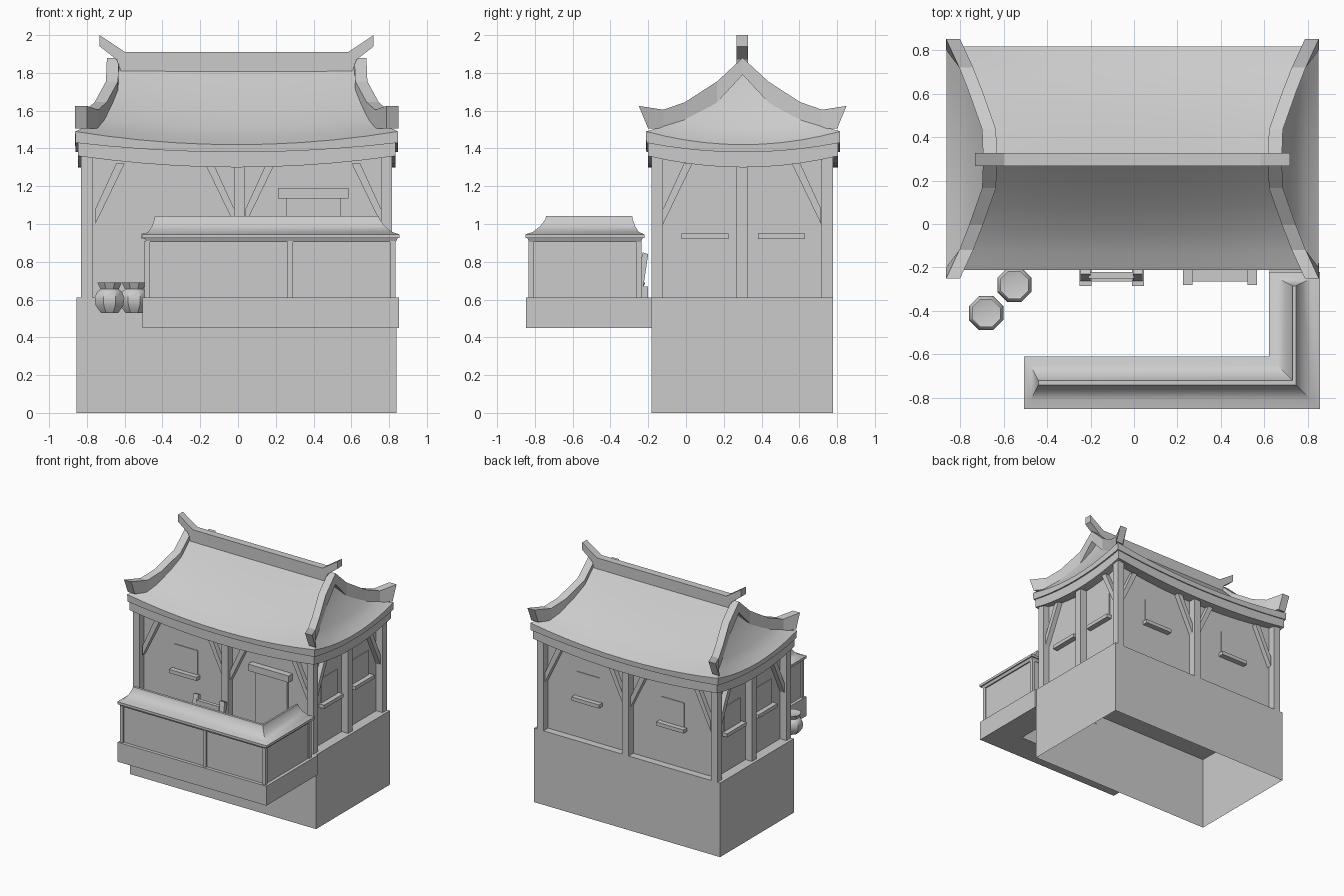
import bpy, bmesh, math
from mathutils import Vector

if "Cube" in bpy.data.objects:
    bpy.data.objects.remove(bpy.data.objects["Cube"], do_unlink=True)

grey = bpy.data.materials.new("plain_grey")
grey.use_nodes = True
COLOUR = (0.6, 0.6, 0.6, 1)
grey.diffuse_color = COLOUR
grey.node_tree.nodes["Principled BSDF"].inputs["Base Color"].default_value = COLOUR

CX, CY = -0.007, 0.297   # centre of the house


def finish(name, bm, smooth=False):
    bmesh.ops.recalc_face_normals(bm, faces=bm.faces)
    mesh = bpy.data.meshes.new(name)
    bm.to_mesh(mesh)
    bm.free()
    mesh.materials.append(grey)
    obj = bpy.data.objects.new(name, mesh)
    bpy.context.collection.objects.link(obj)
    if smooth:
        bpy.ops.object.select_all(action='DESELECT')
        obj.select_set(True)
        bpy.context.view_layer.objects.active = obj
        bpy.ops.object.shade_smooth_by_angle(angle=math.radians(35))
    return obj


def loft(name, rings, bottom=True, top=True, smooth=False):
    """Skin a stack of closed rings with equal point counts."""
    bm = bmesh.new()
    loops = [[bm.verts.new(p) for p in ring] for ring in rings]
    for a, b in zip(loops, loops[1:]):
        for i in range(len(a)):
            j = (i + 1) % len(a)
            bm.faces.new((a[i], a[j], b[j], b[i]))
    if bottom:
        bm.faces.new(loops[0][::-1])
    if top:
        bm.faces.new(loops[-1])
    return finish(name, bm, smooth)


def box(name, x0, x1, y0, y1, z0, z1, bottom=True):
    base = [(x0, y0), (x1, y0), (x1, y1), (x0, y1)]
    return loft(name, [[(x, y, z) for x, y in base] for z in (z0, z1)], bottom)


def prism(name, points, push):
    push = Vector(push)
    return loft(name, [points, [Vector(p) + push for p in points]])


# House base (open underneath) and walls
box("stone_base", -0.855, 0.84, -0.183, 0.777, 0, 0.61, bottom=False)
WX, WY = 0.765, 0.42
box("house_walls", CX - WX, CX + WX, CY - WY, CY + WY, 0.61, 1.4)

# Timber posts round the house
for ix in (-1, 0, 1):
    for iy in (-1, 0, 1):
        if ix or iy:
            x, y = CX + ix * 0.793 + (0.015 if ix == 0 else 0), CY + iy * 0.45
            box("timber_post", x - 0.03, x + 0.03, y - 0.03, y + 0.03, 0.61, 1.4)

# Diagonal braces: long walls have four, end walls two
BRACE = [(0, 1.0), (0.155, 1.32), (0.11, 1.32), (0, 1.08)]
for side in (-1, 1):
    for foot, way in ((-0.755, 1), (-0.02, -1), (0.04, 1), (0.757, -1)):
        y = CY + side * 0.44
        prism("long_wall_brace", [(foot + way * u, y - 0.02, z) for u, z in BRACE], (0, 0.04, 0))
    for way in (-1, 1):
        x = CX + side * 0.785
        prism("end_wall_brace", [(x - 0.02, CY - way * 0.418 + way * u, z) for u, z in BRACE], (0.04, 0, 0))

# Window plates with projecting sills
for side in (-1, 1):
    for x in (-0.385, 0.385):
        if side < 0 and x > 0:
            continue
        y = CY + side * WY
        box("window_plate", x - 0.105, x + 0.105, y - 0.006, y + 0.006, 0.95, 1.15)
        box("window_sill", x - 0.125, x + 0.125, y - 0.045, y + 0.045, 0.92, 0.95)
    for y in (0.1, 0.505):
        x = CX + side * WX
        box("window_plate", x - 0.006, x + 0.006, y - 0.105, y + 0.105, 0.95, 1.15)
        box("window_sill", x - 0.045, x + 0.045, y - 0.125, y + 0.125, 0.92, 0.95)

# Door, lintel and doorstep
box("door", 0.255, 0.545, -0.14, -0.11, 0.61, 1.14)
box("door_lintel", 0.213, 0.584, -0.175, -0.11, 1.135, 1.19)
box("doorstep", 0.225, 0.565, -0.265, -0.18, 0.53, 0.57)
for x in (0.225, 0.522):
    box("doorstep_cheek", x, x + 0.043, -0.28, -0.18, 0.53, 0.6)


# Main roof: rectangular rings whose sides sag between raised corners
def sag_ring(hx, hy, z, sag, n=10):
    corners = [(-1, -1), (1, -1), (1, 1), (-1, 1)]
    ring = []
    for k, (ax, ay) in enumerate(corners):
        bx, by = corners[(k + 1) % 4]
        for i in range(n):
            t = i / n
            u = 2 * t - 1
            ring.append((CX + hx * (ax + (bx - ax) * t),
                         CY + 0.005 + hy * (ay + (by - ay) * t), z - sag * (1 - u * u)))
    return ring


loft("eave_beam", [sag_ring(0.74, 0.4, 1.36, 0.06), sag_ring(0.84, 0.503, 1.36, 0.06),
                   sag_ring(0.84, 0.503, 1.44, 0.055)], bottom=False, top=False)
loft("main_roof", [sag_ring(0.80, 0.46, 1.43, 0.05), sag_ring(0.853, 0.512, 1.43, 0.05),
                   sag_ring(0.855, 0.514, 1.49, 0.07), sag_ring(0.80, 0.43, 1.515, 0.055),
                   sag_ring(0.755, 0.34, 1.555, 0.04), sag_ring(0.70, 0.22, 1.64, 0.02),
                   sag_ring(0.65, 0.11, 1.735, 0.01), sag_ring(0.625, 0.015, 1.83, 0)],
     bottom=False, smooth=True)

# Ridge beam with upturned ends
half = [(0.59, 1.91), (0.725, 2.0), (0.725, 1.94), (0.635, 1.87), (0.61, 1.8)]
outline = half + [(-x, z) for x, z in reversed(half)]
prism("ridge_beam", [(CX + x, CY - 0.03, z) for x, z in outline], (0, 0.06, 0))

# Four hip beams: x, distance from ridge line, top height, depth
HIP = [(0.655, 0.0, 1.88, 0.09), (0.66, 0.135, 1.755, 0.11), (0.72, 0.305, 1.645, 0.11),
       (0.765, 0.42, 1.605, 0.10), (0.825, 0.55, 1.625, 0.12)]
for sx in (-1, 1):
    for sy in (-1, 1):
        rings = []
        for x, d, z, depth in HIP:
            back = 0.05 if d > 0.5 else 0
            rings.append([(CX + sx * (x + w), CY + 0.003 + sy * (d - b), h)
                          for w, b, h in ((-0.032, 0, z), (0.032, 0, z),
                                          (0.032, back, z - depth), (-0.032, back, z - depth))])
        loft("hip_beam", rings)


# Porch enclosure, an L-shaped outline inset by d, its ends by e
def porch_ring(d, e, z, end=-0.22):
    x0, x1, x2 = -0.505 + e, 0.62 + d, 0.855 - d
    y0, y1, y2 = -0.85 + d, -0.61 - d, end - e
    return [(x0, y0, z), (x2, y0, z), (x2, y2, z), (x1, y2, z), (x1, y1, z), (x0, y1, z)]


loft("porch_base", [porch_ring(0.003, 0, z, -0.18) for z in (0.45, 0.61)])
loft("porch_wall", [porch_ring(0.03, 0.025, z) for z in (0.61, 0.92)])
loft("porch_roof", [porch_ring(d, e, z) for d, e, z in (
    (0.02, 0.02, 0.905), (0.01, 0.01, 0.925), (0, 0, 0.925), (0, 0, 0.945), (0.04, 0.03, 0.958),
    (0.08, 0.05, 0.99), (0.105, 0.062, 1.025), (0.11, 0.065, 1.043))], smooth=True)
for x, y in ((-0.48, -0.82), (0.277, -0.82), (0.82, -0.82), (0.82, -0.25),
             (0.655, -0.25), (-0.48, -0.645), (0.655, -0.645), (0.277, -0.645)):
    box("porch_post", x - 0.014, x + 0.014, y - 0.014, y + 0.014, 0.61, 0.91)

# Leaning rack beside the door
for x in (-0.245, -0.005):
    prism("rack_upright", [(x, -0.285, 0.54), (x, -0.245, 0.54), (x, -0.2, 0.84), (x, -0.23, 0.85)],
          (0.045, 0, 0))
    box("rack_foot", x - 0.005, x + 0.05, -0.285, -0.2, 0.61, 0.67)
box("rack_rail", -0.21, 0.0, -0.25, -0.22, 0.77, 0.81)
box("rack_shelf", -0.21, 0.0, -0.265, -0.23, 0.62, 0.65)

# Eight-sided storage jars
JAR = [(0.05, 0.53), (0.08, 0.57), (0.085, 0.61), (0.072, 0.64), (0.052, 0.655), (0.07, 0.69), (0.05, 0.685)]
for x, y in ((-0.68, -0.41), (-0.55, -0.28)):
    loft("storage_jar", [[(x + r * math.cos((k + 0.5) * math.pi / 4),
                           y + r * math.sin((k + 0.5) * math.pi / 4), z) for k in range(8)]
                         for r, z in JAR], smooth=True)
